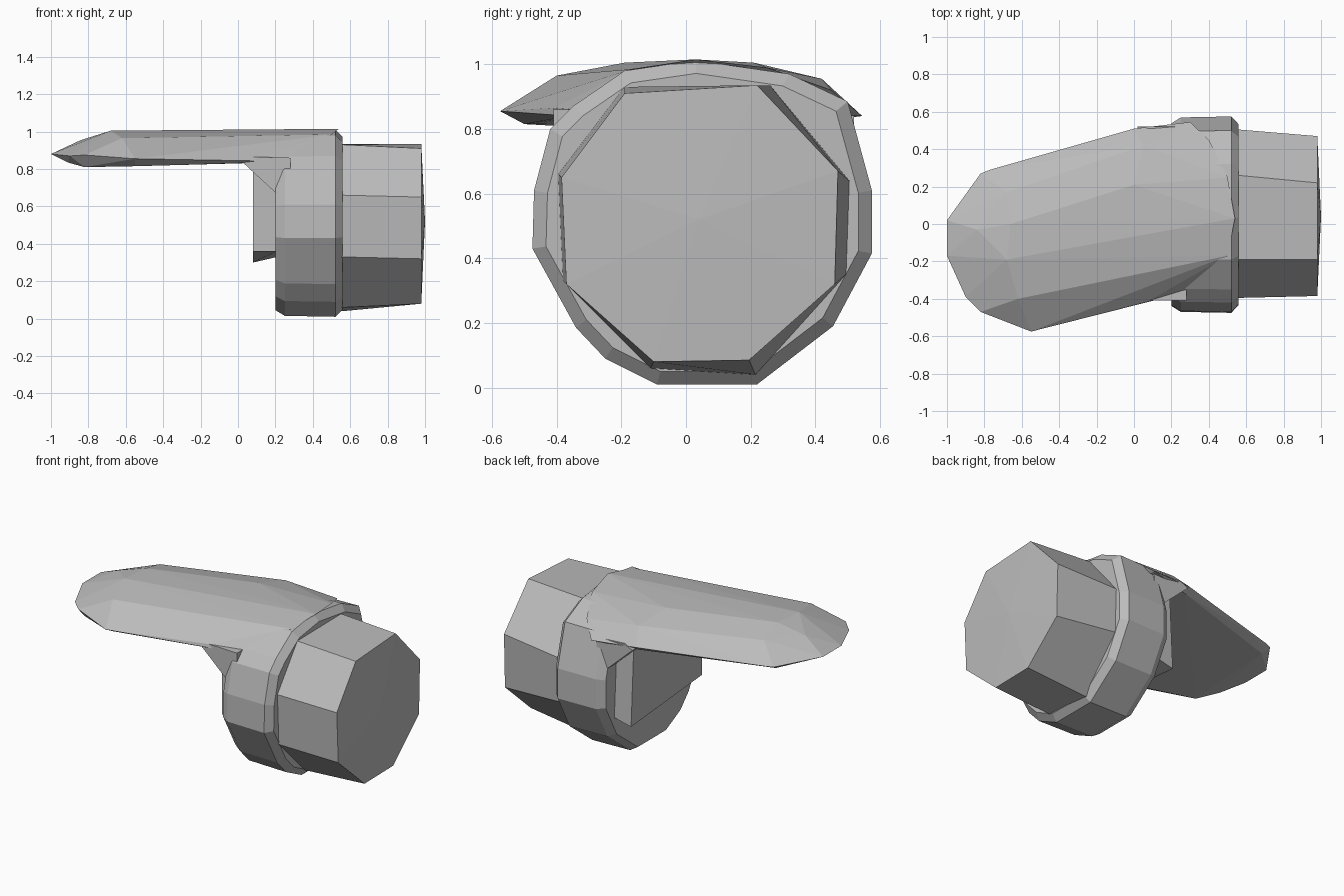
import bpy, bmesh

grey = bpy.data.materials.new("plain grey")
grey.diffuse_color = (0.5, 0.5, 0.5, 1)


def finish(name, bm):
    bmesh.ops.recalc_face_normals(bm, faces=bm.faces)
    mesh = bpy.data.meshes.new(name)
    bm.to_mesh(mesh)
    bm.free()
    mesh.materials.append(grey)
    obj = bpy.data.objects.new(name, mesh)
    bpy.context.collection.objects.link(obj)
    return obj


def hull(name, points):
    bm = bmesh.new()
    for p in points:
        bm.verts.new(p)
    res = bmesh.ops.convex_hull(bm, input=bm.verts[:])
    loose = [v for v in bm.verts if not v.link_faces]
    bmesh.ops.delete(bm, geom=loose, context='VERTS')
    return finish(name, bm)


def loft(name, rings, apex=None):
    """Join equal-length rings of points; close the last one with a shallow point."""
    bm = bmesh.new()
    loops = [[bm.verts.new(p) for p in r] for r in rings]
    n = len(loops[0])
    for a, b in zip(loops, loops[1:]):
        for i in range(n):
            j = (i + 1) % n
            bm.faces.new((a[i], a[j], b[j], b[i]))
    bm.faces.new(loops[0])
    if apex:
        tip = bm.verts.new(apex)
        for i in range(n):
            bm.faces.new((loops[-1][i], loops[-1][(i + 1) % n], tip))
    else:
        bm.faces.new(loops[-1])
    return finish(name, bm)


def ring(x, profile, scale=1.0, cy=0.05, cz=0.51):
    return [(x, cy + (y - cy) * scale, cz + (z - cz) * scale) for y, z in profile]


# Octagonal head with a slightly domed end
head_back = [(-0.19, 0.93), (0.26, 0.935), (0.505, 0.64), (0.495, 0.35),
             (0.215, 0.04), (-0.11, 0.06), (-0.38, 0.33), (-0.395, 0.66)]
head_end = [(-0.19, 0.91), (0.22, 0.935), (0.47, 0.67), (0.46, 0.32),
            (0.195, 0.085), (-0.10, 0.08), (-0.37, 0.32), (-0.385, 0.65)]
loft("head", [ring(0.50, head_back), ring(0.56, head_back), ring(0.98, head_end)],
     apex=(1.0, 0.04, 0.52))

# Faceted collar behind the head
collar = [(0.03, 1.012), (0.32, 0.97), (0.50, 0.885), (0.575, 0.61), (0.575, 0.415),
          (0.455, 0.19), (0.22, 0.01), (-0.09, 0.01), (-0.25, 0.09), (-0.34, 0.185),
          (-0.475, 0.43), (-0.47, 0.61), (-0.42, 0.80), (-0.35, 0.87), (-0.19, 0.98)]
loft("collar", [ring(0.20, collar, 0.93), ring(0.25, collar, 0.99),
                ring(0.52, collar), ring(0.56, collar, 0.92)])

# Long visor plate: underside, rim, shoulder and crown points
visor = [
    (-0.91, -0.30, 0.835), (-0.82, -0.41, 0.81), (-0.55, -0.50, 0.815),
    (0.0, -0.38, 0.83), (-0.80, 0.22, 0.83), (0.0, 0.47, 0.83),
    (-1.0, 0.02, 0.88), (-1.0, -0.17, 0.88), (-0.90, -0.39, 0.87), (-0.82, -0.47, 0.875),
    (-0.55, -0.575, 0.855), (0.08, -0.41, 0.865), (0.30, -0.36, 0.84),
    (-0.82, 0.27, 0.86), (-0.77, 0.29, 0.86), (0.0, 0.51, 0.86), (0.30, 0.545, 0.84),
    (-0.84, -0.03, 0.955), (-0.62, -0.40, 0.965), (0.14, -0.28, 0.955),
    (-0.68, 0.17, 0.96), (0.05, 0.42, 0.955), (0.40, 0.45, 0.92),
    (-0.68, -0.19, 1.005), (-0.66, 0.0, 1.005), (0.0, 0.21, 1.005),
    (0.50, -0.17, 0.985), (0.54, 0.03, 1.015), (0.50, 0.25, 0.99)]
hull("visor", visor)

# Curved corners joining the visor to the collar
for name, inner, outer in (("front_corner", -0.27, -0.41), ("back_corner", 0.40, 0.52)):
    pts = []
    for y in (inner, outer):
        pts += [(0.02, y, 0.84), (0.19, y, 0.76), (0.28, y, 0.60),
                (0.28, y, 0.86), (0.08, y, 0.865)]
    hull(name, pts)

# Block hanging below the visor against the collar
hull("inner_block", [(x, y, z) for x in (0.08, 0.21)
                     for y, z in ((-0.28, 0.36), (0.45, 0.30 if x < 0.1 else 0.33),
                                  (-0.28, 0.86), (0.42, 0.86))])
